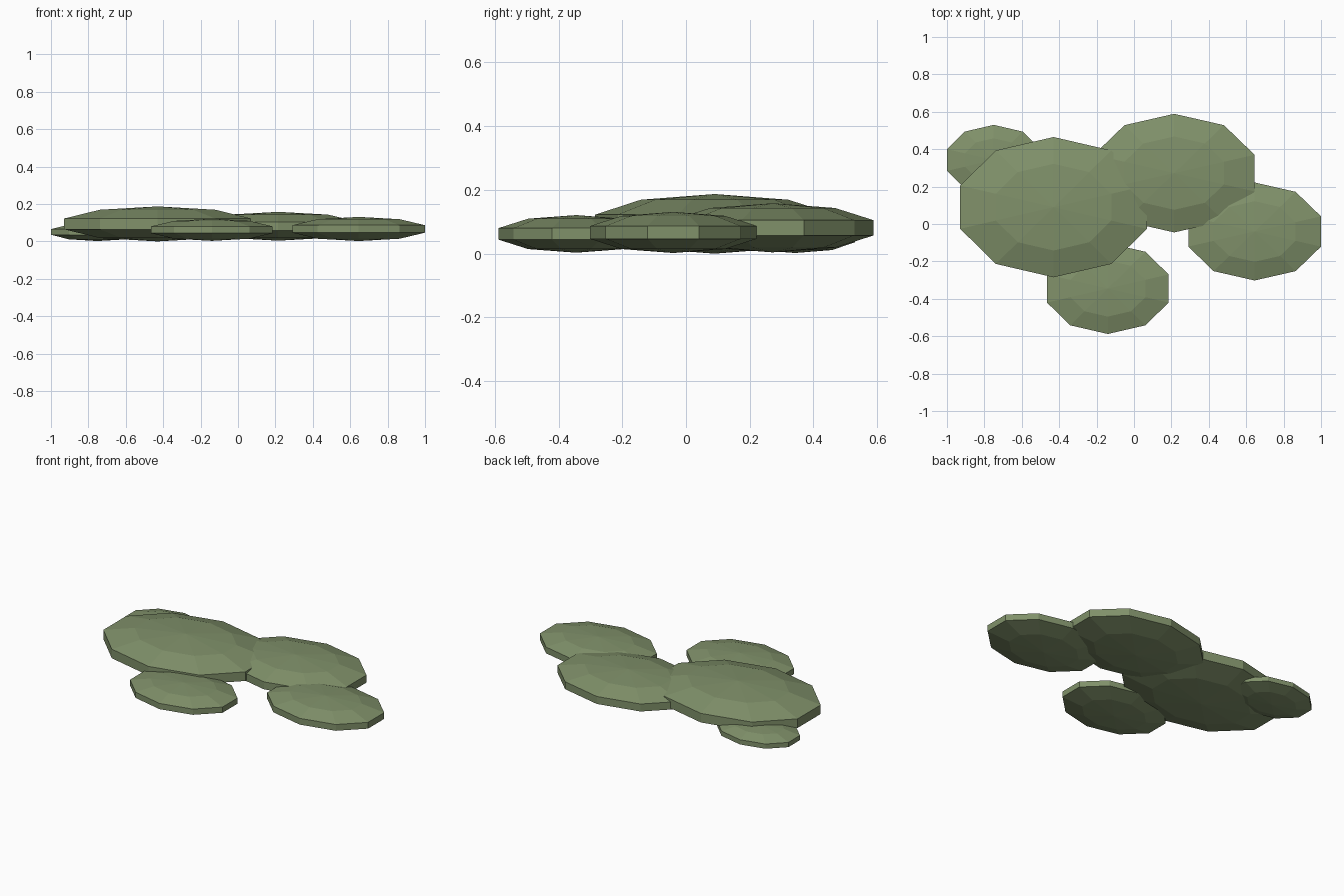
import bpy, bmesh, math

if "Cube" in bpy.data.objects:
    bpy.data.objects.remove(bpy.data.objects["Cube"])

SEGMENTS, RINGS = 10, 5

green = bpy.data.materials.new("sage green")
green.diffuse_color = (0.216, 0.283, 0.144, 1)
green.use_nodes = True
green.node_tree.nodes["Principled BSDF"].inputs["Base Color"].default_value = green.diffuse_color


def pad(name, x, y, ring_x, ring_y, z_low, z_high):
    """Flattened faceted ball; ring_x and ring_y are the radii of its widest ring."""
    bm = bmesh.new()
    wide = math.sin(math.radians(72))
    mid, half = (z_low + z_high) / 2, (z_high - z_low) / 2
    rings = []
    for r in range(1, RINGS):
        t = math.pi * r / RINGS
        k = math.sin(t) / wide
        ring = []
        for s in range(SEGMENTS):
            a = math.pi / 2 + math.tau * s / SEGMENTS
            ring.append(bm.verts.new((x + ring_x * k * math.cos(a),
                                      y + ring_y * k * math.sin(a),
                                      mid + half * math.cos(t))))
        rings.append(ring)
    top = bm.verts.new((x, y, z_high))
    bottom = bm.verts.new((x, y, z_low))
    for s in range(SEGMENTS):
        n = (s + 1) % SEGMENTS
        bm.faces.new((top, rings[0][s], rings[0][n]))
        bm.faces.new((bottom, rings[-1][n], rings[-1][s]))
        for up, low in zip(rings, rings[1:]):
            bm.faces.new((up[s], low[s], low[n], up[n]))
    bmesh.ops.recalc_face_normals(bm, faces=bm.faces)
    mesh = bpy.data.meshes.new(name)
    bm.to_mesh(mesh)
    bm.free()
    mesh.materials.append(green)
    obj = bpy.data.objects.new(name, mesh)
    bpy.context.collection.objects.link(obj)


# Overlapping ground-cover pads, largest first
pad("large_pad", -0.43, 0.09, 0.525 , 0.375, 0.0, 0.187)
pad("back_pad", 0.215, 0.272, 0.452, 0.317, 0.004, 0.158)
pad("right_pad", 0.645, -0.04, 0.373, 0.262, 0.002, 0.131)
pad("front_pad", -0.14, -0.345, 0.342, 0.243, 0.003, 0.121)
pad("small_left_pad", -0.75, 0.342, 0.263, 0.188, 0.002, 0.099)
